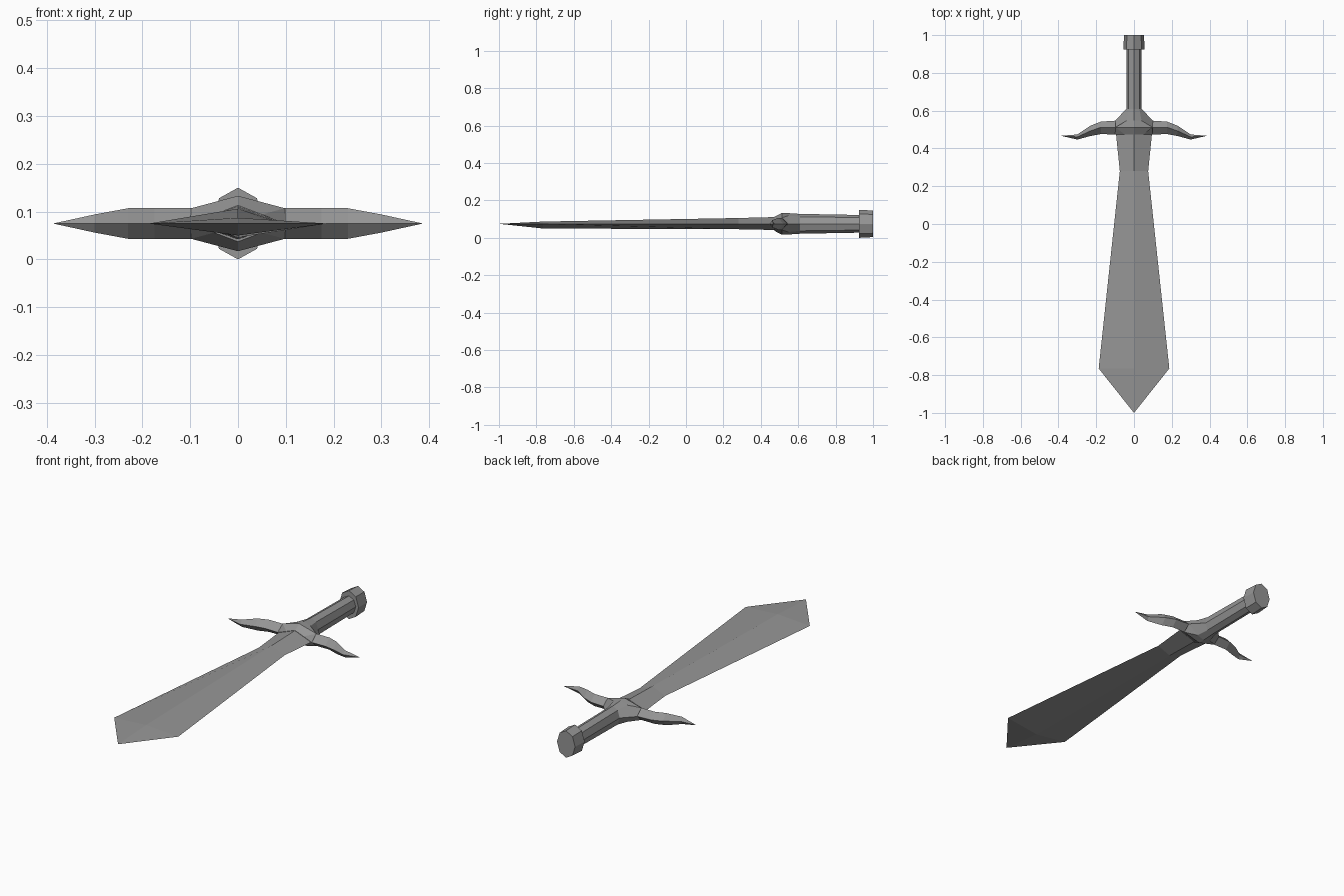
import bpy, bmesh
from math import sin, cos, pi

if "Cube" in bpy.data.objects:
    bpy.data.objects.remove(bpy.data.objects["Cube"])

ZC = 0.075  # height of the sword's mid plane

grey = bpy.data.materials.new("dark_grey")
grey.diffuse_color = (0.3, 0.3, 0.3, 1)
grey.use_nodes = True
grey.node_tree.nodes["Principled BSDF"].inputs["Base Color"].default_value = grey.diffuse_color


def loft(name, rings):
    """Skin equal-length rings of points; a one-point ring closes to a tip."""
    bm = bmesh.new()
    rows = [[bm.verts.new(p) for p in r] for r in rings]
    n = max(len(r) for r in rows)
    for a, b in zip(rows, rows[1:]):
        for i in range(n):
            j = (i + 1) % n
            quad = [a[i % len(a)], a[j % len(a)], b[j % len(b)], b[i % len(b)]]
            bm.faces.new(list(dict.fromkeys(quad)))
    for r in (rows[0], rows[-1]):
        if len(r) > 2:
            bm.faces.new(r)
    bmesh.ops.recalc_face_normals(bm, faces=bm.faces)
    me = bpy.data.meshes.new(name)
    bm.to_mesh(me)
    bm.free()
    me.materials.append(grey)
    ob = bpy.data.objects.new(name, me)
    bpy.context.collection.objects.link(ob)
    return ob


def eight(y, w, t, mx, mz):
    """Eight-point ring: half width w, half height t, shoulder at (mx, mz)."""
    pts = [(0, t), (mx, mz), (w, 0), (mx, -mz), (0, -t), (-mx, -mz), (-w, 0), (-mx, mz)]
    return [(x, y, ZC + z) for x, z in pts]


def octagon(y, rx, rz):
    return eight(y, rx, rz, rx * cos(pi / 4), rz * sin(pi / 4))


# Blade: diamond sections (y, half width, height above, depth below)
blade = [(0.52, 0.098, 0.037, 0.034), (0.475, 0.095, 0.036, 0.033),
         (0.28, 0.075, 0.031, 0.029), (-0.765, 0.187, 0.012, 0.025)]
loft("blade", [[(w, y, ZC), (0, y, ZC + t), (-w, y, ZC), (0, y, ZC - b)]
               for y, w, t, b in blade] + [[(0, -1, ZC)]])

# Grip, with a collar that widens to meet the crossguard and the blade
loft("grip", [eight(0.474, 0.1, 0.038, 0.05, 0.019),
              eight(0.512, 0.1, 0.058, 0.098, 0.032),
              eight(0.547, 0.1, 0.057, 0.04, 0.044),
              octagon(0.61, 0.04, 0.053), octagon(0.94, 0.04, 0.047)])

# Pommel
loft("pommel", [octagon(0.925, 0.056, 0.075), octagon(1.0, 0.053, 0.071)])

# Crossguard arms: diamond sections (x, front y, ridge y, back y, half height)
arm = [(0.098, 0.474, 0.512, 0.547, 0.032), (0.175, 0.476, 0.512, 0.542, 0.032),
       (0.23, 0.466, 0.493, 0.521, 0.032), (0.30, 0.447, 0.461, 0.474, 0.019)]
for side, s in (("left", -1), ("right", 1)):
    loft("crossguard_" + side,
         [[(s * x, f, ZC), (s * x, r, ZC + h), (s * x, b, ZC), (s * x, r, ZC - h)]
          for x, f, r, b, h in arm] + [[(s * 0.387, 0.467, ZC)]])
